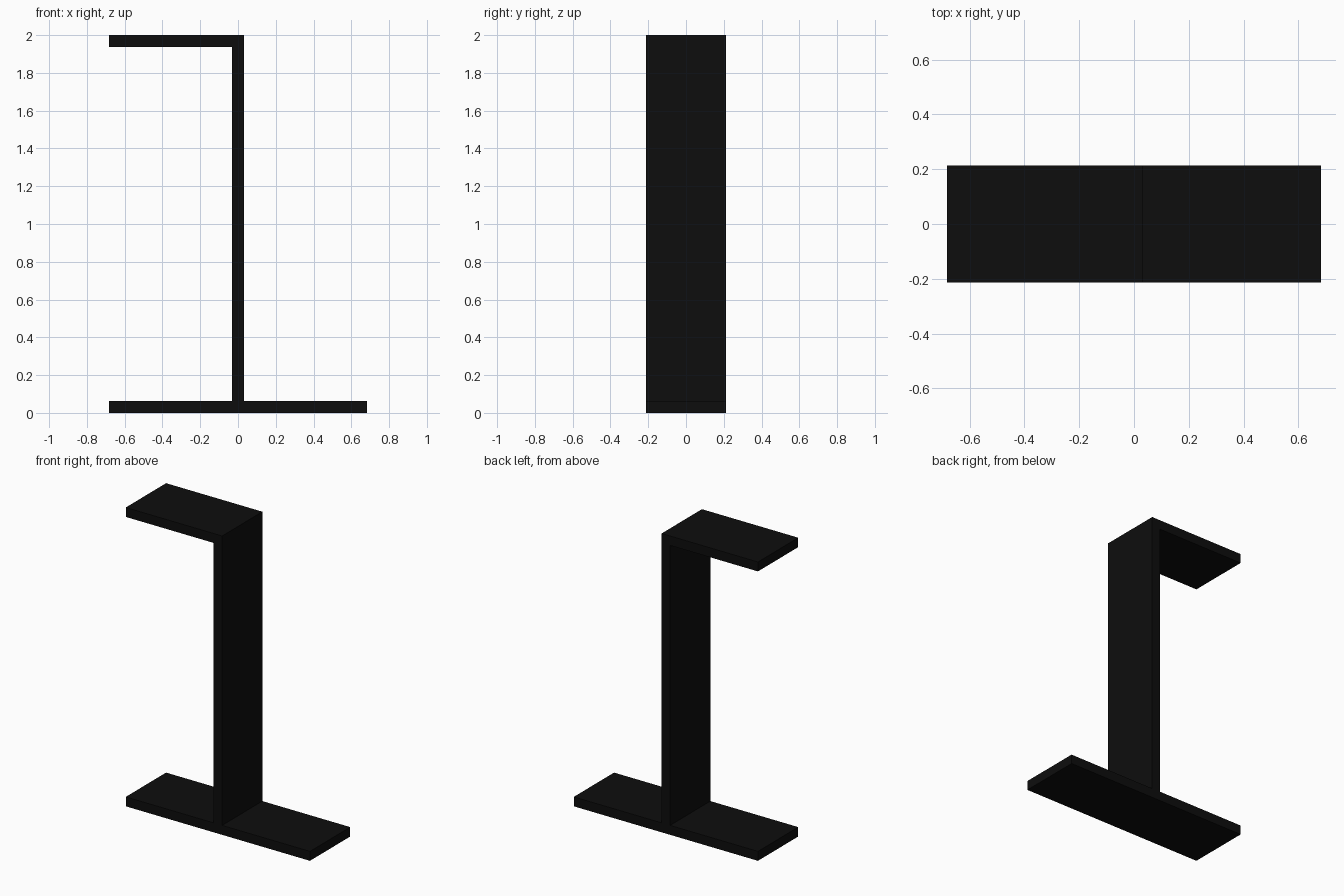
import bpy

if "Cube" in bpy.data.objects:
    bpy.data.objects.remove(bpy.data.objects["Cube"])

# One flat colour for the whole stand
black = bpy.data.materials.new("matte_black")
black.diffuse_color = (0.004, 0.004, 0.004, 1.0)
black.use_nodes = True
black.node_tree.nodes["Principled BSDF"].inputs["Base Color"].default_value = black.diffuse_color

HALF_LENGTH = 0.682   # base half length in x
HALF_DEPTH = 0.213    # shared half depth in y
THICK = 0.063         # plate thickness
HEIGHT = 2.0


def plate(name, x0, x1, z0, z1):
    """Box spanning the given x and z ranges, full depth in y."""
    bpy.ops.mesh.primitive_cube_add(size=1, location=((x0 + x1) / 2, 0, (z0 + z1) / 2))
    obj = bpy.context.object
    obj.name = name
    obj.scale = (x1 - x0, 2 * HALF_DEPTH, z1 - z0)
    bpy.ops.object.transform_apply(location=False, rotation=False, scale=True)
    obj.data.materials.append(black)
    return obj


# Floor plate, upright panel, and top shelf reaching to the left
plate("base", -HALF_LENGTH, HALF_LENGTH, 0, THICK)
plate("upright", -THICK / 2, THICK / 2, THICK, HEIGHT - THICK)
plate("top_shelf", -HALF_LENGTH, THICK / 2, HEIGHT - THICK, HEIGHT)
